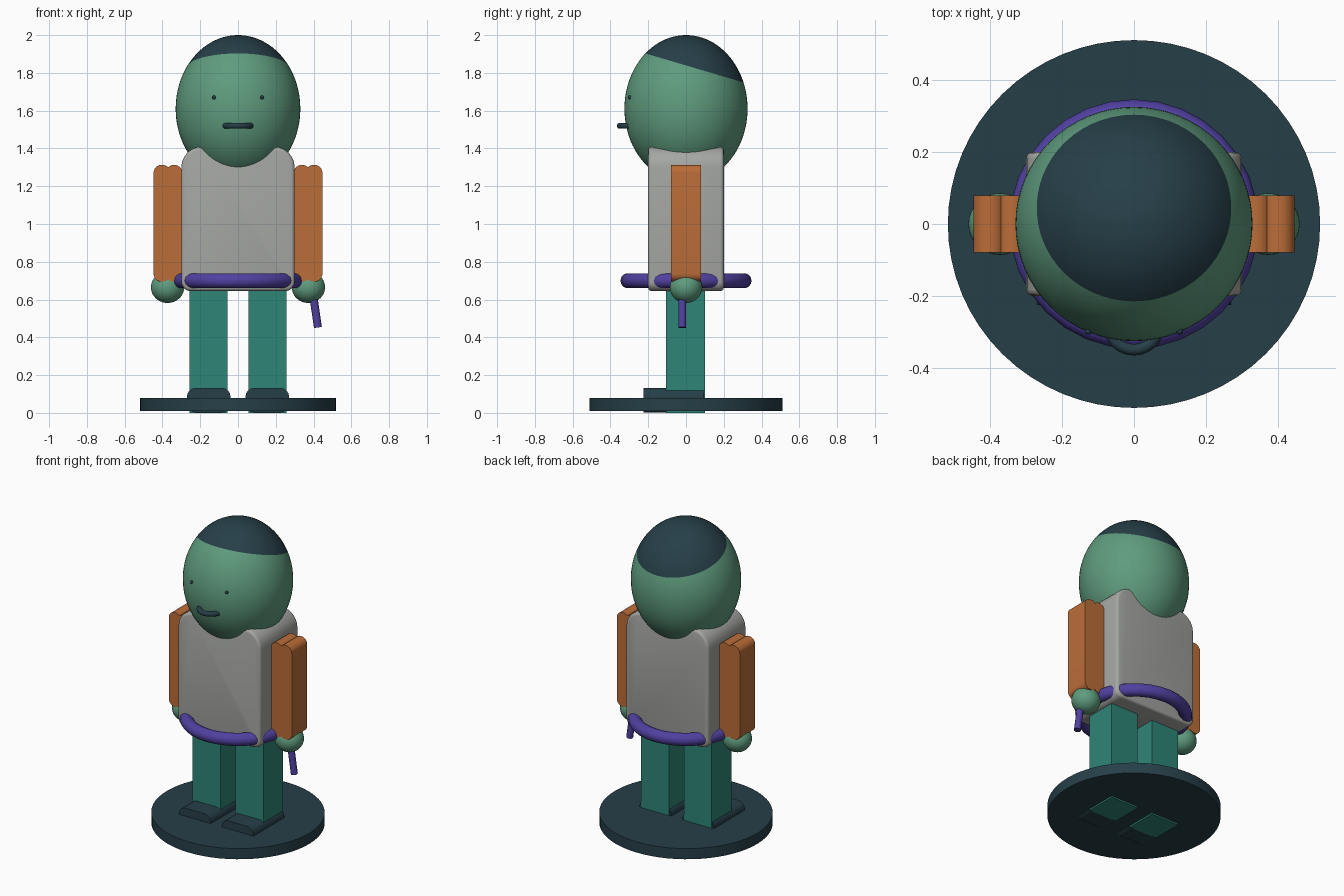
import bpy, bmesh, math
from mathutils import Vector, Matrix

if "Cube" in bpy.data.objects:
    bpy.data.objects.remove(bpy.data.objects["Cube"], do_unlink=True)


def material(name, hexcode):
    rgb = [int(hexcode[i:i + 2], 16) / 255 for i in (0, 2, 4)]
    lin = [c / 12.92 if c <= 0.04045 else ((c + 0.055) / 1.055) ** 2.4 for c in rgb]
    m = bpy.data.materials.new(name)
    m.use_nodes = True
    m.diffuse_color = (*lin, 1)
    m.node_tree.nodes["Principled BSDF"].inputs["Base Color"].default_value = (*lin, 1)
    return m


GREEN = material("green skin", "5f9c7e")
DARK = material("dark slate", "263f48")
GREY = material("grey shirt", "a5a7a3")
ORANGE = material("orange sleeve", "bb6d38")
TEAL = material("teal trousers", "2e8577")
PURPLE = material("purple trim", "5040a0")


def finish(bm, name, *mats, angle=35):
    """Turn a bmesh into an object, smooth except along sharp edges."""
    bmesh.ops.recalc_face_normals(bm, faces=bm.faces)
    for f in bm.faces:
        f.smooth = True
    for e in bm.edges:
        e.smooth = len(e.link_faces) == 2 and e.calc_face_angle(0) < math.radians(angle)
    me = bpy.data.meshes.new(name)
    bm.to_mesh(me)
    bm.free()
    for m in mats:
        me.materials.append(m)
    ob = bpy.data.objects.new(name, me)
    bpy.context.collection.objects.link(ob)
    return ob


def prism(bm, x, z, y, top=0, bottom=0, seg=6):
    """Rounded rectangle in xz, extruded along y."""
    corners = [(x[1], z[1], -1, -1, top, 0), (x[0], z[1], 1, -1, top, 90),
               (x[0], z[0], 1, 1, bottom, 180), (x[1], z[0], -1, 1, bottom, 270)]
    verts = []
    for cx, cz, sx, sz, r, start in corners:
        for i in range(seg + 1 if r else 1):
            a = math.radians(start + 90 * i / seg)
            px = cx + sx * r + r * math.cos(a) if r else cx
            pz = cz + sz * r + r * math.sin(a) if r else cz
            verts.append(bm.verts.new((px, y[0], pz)))
    face = bm.faces.new(verts)
    out = bmesh.ops.extrude_face_region(bm, geom=[face])["geom"]
    moved = [v for v in out if isinstance(v, bmesh.types.BMVert)]
    bmesh.ops.translate(bm, verts=moved, vec=(0, y[1] - y[0], 0))


def ellipsoid(bm, loc, radii, u=48, v=32):
    bmesh.ops.create_uvsphere(bm, u_segments=u, v_segments=v, radius=1,
                              matrix=Matrix.Translation(loc) @ Matrix.Diagonal((*radii, 1)))


def ring(name, loc, major, minor, mat, n=32, k=14):
    """Horizontal torus."""
    bm = bmesh.new()
    grid = []
    for i in range(n):
        a = 2 * math.pi * i / n
        row = []
        for j in range(k):
            b = 2 * math.pi * j / k
            r = major + minor * math.cos(b)
            row.append(bm.verts.new(Vector(loc) + Vector(
                (r * math.cos(a), r * math.sin(a), minor * math.sin(b)))))
        grid.append(row)
    for i in range(n):
        for j in range(k):
            p, q = grid[i], grid[(i + 1) % n]
            bm.faces.new((p[j], q[j], q[(j + 1) % k], p[(j + 1) % k]))
    return finish(bm, name, mat, angle=60)


# Round base
bm = bmesh.new()
bmesh.ops.create_cone(bm, cap_ends=True, segments=64, radius1=0.518, radius2=0.518, depth=0.07,
                      matrix=Matrix.Translation((0, 0, 0.045)) @ Matrix.Diagonal((1, 0.988, 1, 1)))
finish(bm, "base", DARK)

# Torso with rounded shoulders and softened front and back edges
bm = bmesh.new()
prism(bm, (-0.3, 0.3), (0.645, 1.41), (-0.2, 0.2), top=0.11, bottom=0.05)
rim = [e for e in bm.edges if abs(e.verts[0].co.y - e.verts[1].co.y) < 1e-5]
bmesh.ops.bevel(bm, geom=rim, offset=0.018, segments=3, profile=0.5, affect='EDGES')
finish(bm, "torso", GREY)

# Belt and mouth
ring("belt", (0, 0, 0.7), 0.307, 0.04, PURPLE)
ring("mouth", (0, -0.28, 1.52), 0.07, 0.016, DARK)

# Head, split by a tilted plane into skin and hair
bm = bmesh.new()
ellipsoid(bm, (0, 0, 1.61), (0.33, 0.326, 0.39), 64, 48)
point, normal = Vector((0, -0.205, 1.9)), Vector((0, 0.15, 0.508)).normalized()
bmesh.ops.bisect_plane(bm, geom=bm.verts[:] + bm.edges[:] + bm.faces[:],
                       plane_co=point, plane_no=normal)
for f in bm.faces:
    f.material_index = int((f.calc_center_median() - point).dot(normal) > 0)
finish(bm, "head", GREEN, DARK)

# Paired parts
for side, s in (("left", 1), ("right", -1)):
    def span(a, b):
        return tuple(sorted((s * a, s * b)))

    bm = bmesh.new()
    ellipsoid(bm, (s * 0.127, -0.298, 1.67), (0.01, 0.01, 0.01), 12, 8)
    finish(bm, side + "_eye", DARK)

    # Sleeve made of two rounded halves side by side
    bm = bmesh.new()
    for a, b in ((0.295, 0.382), (0.358, 0.447)):
        prism(bm, span(a, b), (0.695, 1.313), (-0.08, 0.08), top=0.042, bottom=0.042)
    finish(bm, side + "_arm", ORANGE)

    bm = bmesh.new()
    ellipsoid(bm, (s * 0.373, 0, 0.665), (0.088, 0.086, 0.083), 32, 20)
    finish(bm, side + "_hand", GREEN)

    bm = bmesh.new()
    prism(bm, span(0.055, 0.257), (0, 0.67), (-0.105, 0.1))
    finish(bm, side + "_leg", TEAL)

    bm = bmesh.new()
    prism(bm, span(0.04, 0.27), (0.003, 0.132), (-0.225, 0.095), top=0.045, bottom=0.045, seg=4)
    finish(bm, side + "_shoe", DARK)

# Short stick held in the left hand
bm = bmesh.new()
top, end = Vector((0.39, -0.02, 0.68)), Vector((0.423, -0.02, 0.452))
turn = (top - end).to_track_quat('Z', 'Y').to_matrix().to_4x4()
bmesh.ops.create_cone(bm, cap_ends=True, segments=16, radius1=0.021, radius2=0.021,
                      depth=(top - end).length,
                      matrix=Matrix.Translation((top + end) / 2) @ turn)
finish(bm, "stick", PURPLE)
